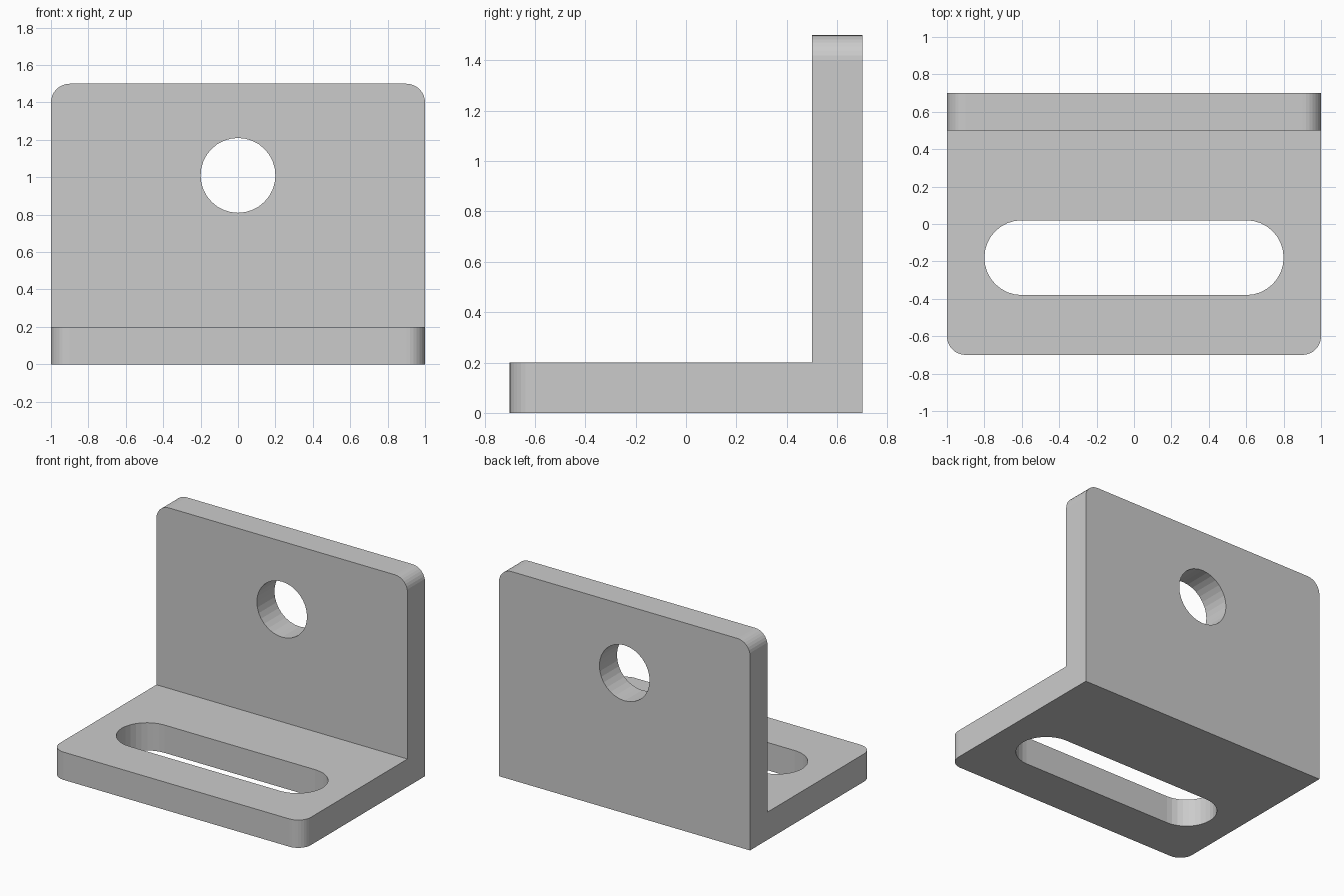
import bpy, bmesh
from math import sin, cos, pi
from mathutils import Vector

if "Cube" in bpy.data.objects:
    bpy.data.objects.remove(bpy.data.objects["Cube"])


def prism(name, outline, depth, bevel_test=None):
    """Extrude a closed outline along depth; optionally round chosen edges."""
    bm = bmesh.new()
    face = bm.faces.new([bm.verts.new(p) for p in outline])
    ext = bmesh.ops.extrude_face_region(bm, geom=[face], use_keep_orig=True)
    verts = [g for g in ext["geom"] if isinstance(g, bmesh.types.BMVert)]
    bmesh.ops.translate(bm, verts=verts, vec=Vector(depth))
    bmesh.ops.recalc_face_normals(bm, faces=bm.faces[:])
    if bevel_test:
        edges = [e for e in bm.edges if bevel_test(*[v.co for v in e.verts])]
        bmesh.ops.bevel(bm, geom=edges, offset=0.1, offset_type='OFFSET',
                        segments=8, profile=0.5, affect='EDGES')
    mesh = bpy.data.meshes.new(name)
    bm.to_mesh(mesh)
    bm.free()
    obj = bpy.data.objects.new(name, mesh)
    bpy.context.collection.objects.link(obj)
    return obj


def arc(cx, cy, r, start, end, n):
    return [(cx + r * cos(start + (end - start) * i / n),
             cy + r * sin(start + (end - start) * i / n)) for i in range(n + 1)]


def is_corner(a, b):
    """Outer corners: front upright edges and top edges of the wall."""
    front = a.y < -0.69 and b.y < -0.69 and abs(a.z - b.z) > 0.1
    top = a.z > 1.49 and b.z > 1.49 and abs(a.y - b.y) > 0.1
    return front or top


# L-shaped bracket body
profile = [(-0.7, 0), (0.7, 0), (0.7, 1.5), (0.5, 1.5), (0.5, 0.2), (-0.7, 0.2)]
bracket = prism("angle_bracket", [(-1, y, z) for y, z in profile], (2, 0, 0), is_corner)

# Long slot through the base, round hole through the wall
slot = arc(0.6, -0.18, 0.2, -pi / 2, pi / 2, 16) + arc(-0.6, -0.18, 0.2, pi / 2, 1.5 * pi, 16)
hole = arc(0, 1.01, 0.2, 0, 2 * pi, 32)[:-1]
cutters = [
    prism("slot_cutter", [(x, y, -0.1) for x, y in slot], (0, 0, 0.4)),
    prism("hole_cutter", [(x, 0.4, z) for x, z in hole], (0, 0.4, 0)),
]

bpy.context.view_layer.objects.active = bracket
for cutter in cutters:
    cutter.hide_render = True
    mod = bracket.modifiers.new(cutter.name, 'BOOLEAN')
    mod.operation = 'DIFFERENCE'
    mod.solver = 'EXACT'
    mod.object = cutter
    bpy.ops.object.modifier_apply(modifier=mod.name)
    bpy.data.objects.remove(cutter)
